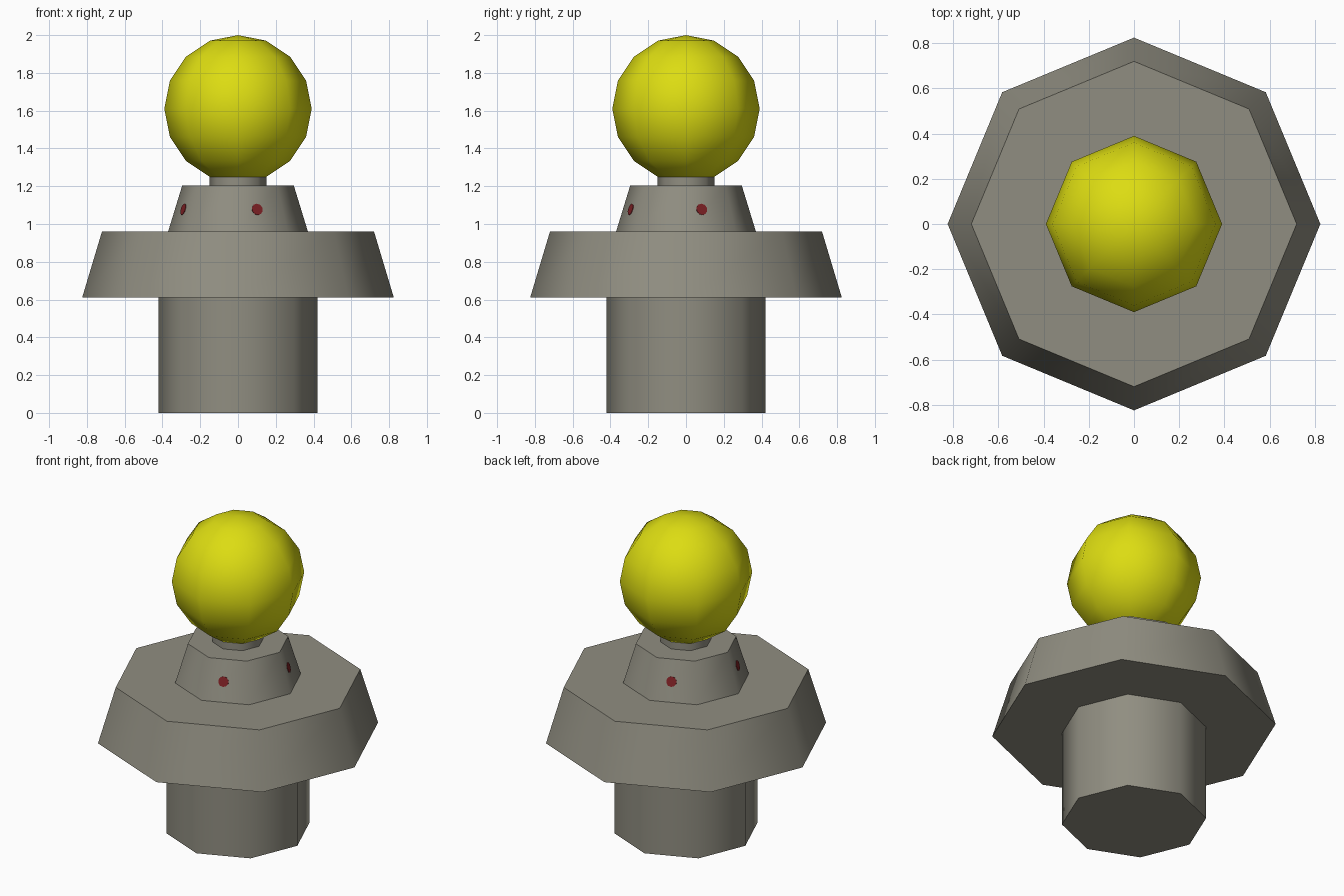
import bpy, bmesh, math
from mathutils import Matrix, Vector

if "Cube" in bpy.data.objects:
    bpy.data.objects.remove(bpy.data.objects["Cube"])

SIDES = 8


def material(name, rgb):
    m = bpy.data.materials.new(name)
    m.diffuse_color = (*rgb, 1)
    m.use_nodes = True
    m.node_tree.nodes["Principled BSDF"].inputs["Base Color"].default_value = m.diffuse_color
    return m


stone = material("grey stone", (0.28, 0.27, 0.22))
yellow = material("yellow", (0.72, 0.72, 0.006))
red = material("dark red", (0.21, 0.015, 0.018))


def finish(bm, name, mat, smooth=True):
    """Turn a bmesh into a named object with one material."""
    bmesh.ops.recalc_face_normals(bm, faces=bm.faces)
    mesh = bpy.data.meshes.new(name)
    bm.to_mesh(mesh)
    bm.free()
    mesh.materials.append(mat)
    if smooth:
        mesh.shade_smooth()
        # keep the rims of each tier crisp, soften the upright edges
        bm2 = bmesh.new()
        bm2.from_mesh(mesh)
        for e in bm2.edges:
            e.smooth = not (len(e.link_faces) == 2 and e.calc_face_angle() > math.radians(55))
        bm2.to_mesh(mesh)
        bm2.free()
    ob = bpy.data.objects.new(name, mesh)
    bpy.context.collection.objects.link(ob)
    return ob


def tier(name, r0, z0, r1, z1, bottom, top):
    """Eight-sided tapered tier with optional end caps, corners on the axes."""
    bm = bmesh.new()
    rings = []
    for r, z in ((r0, z0), (r1, z1)):
        rings.append([bm.verts.new((r * math.cos(i * math.tau / SIDES),
                                    r * math.sin(i * math.tau / SIDES), z))
                      for i in range(SIDES)])
    lo, hi = rings
    for i in range(SIDES):
        j = (i + 1) % SIDES
        bm.faces.new((lo[i], lo[j], hi[j], hi[i]))
    if bottom:
        bm.faces.new(lo[::-1])
    if top:
        bm.faces.new(hi)
    # orient outward even when the tier is open
    finish(bm, name, stone)


# Stacked stone tiers
tier("base_column", 0.42, 0.0, 0.42, 0.61, True, False)
tier("wide_flange", 0.825, 0.61, 0.72, 0.96, True, True)
tier("collar", 0.37, 0.96, 0.295, 1.205, False, True)
tier("neck", 0.15, 1.205, 0.15, 1.25, False, False)

# Ball on top
bm = bmesh.new()
bmesh.ops.create_uvsphere(bm, u_segments=SIDES, v_segments=8, radius=0.39,
                          matrix=Matrix.Translation((0, 0, 1.61)))
finish(bm, "ball", yellow)

# Red spots on every second face of the collar: (face angle, sideways shift)
z_spot = 1.077
apothem = (0.37 + (z_spot - 0.96) / 0.245 * (0.295 - 0.37)) * math.cos(math.pi / SIDES)
slope = (0.37 - 0.295) / 0.245 * math.cos(math.pi / SIDES)
for k, (deg, shift) in enumerate(((-67.5, -0.018), (22.5, -0.038),
                                  (112.5, -0.018), (202.5, -0.01))):
    a = math.radians(deg)
    out = Vector((math.cos(a), math.sin(a), 0))
    side = Vector((-math.sin(a), math.cos(a), 0))
    normal = (out + Vector((0, 0, slope))).normalized()
    centre = out * apothem + side * shift + Vector((0, 0, z_spot))
    bm = bmesh.new()
    bmesh.ops.create_cone(bm, cap_ends=True, segments=10, radius1=0.031,
                          radius2=0.031, depth=0.006)
    rot = normal.to_track_quat('Z', 'Y').to_matrix().to_4x4()
    bm.transform(Matrix.Translation(centre) @ rot)
    finish(bm, f"collar_spot_{k + 1}", red, smooth=False)
